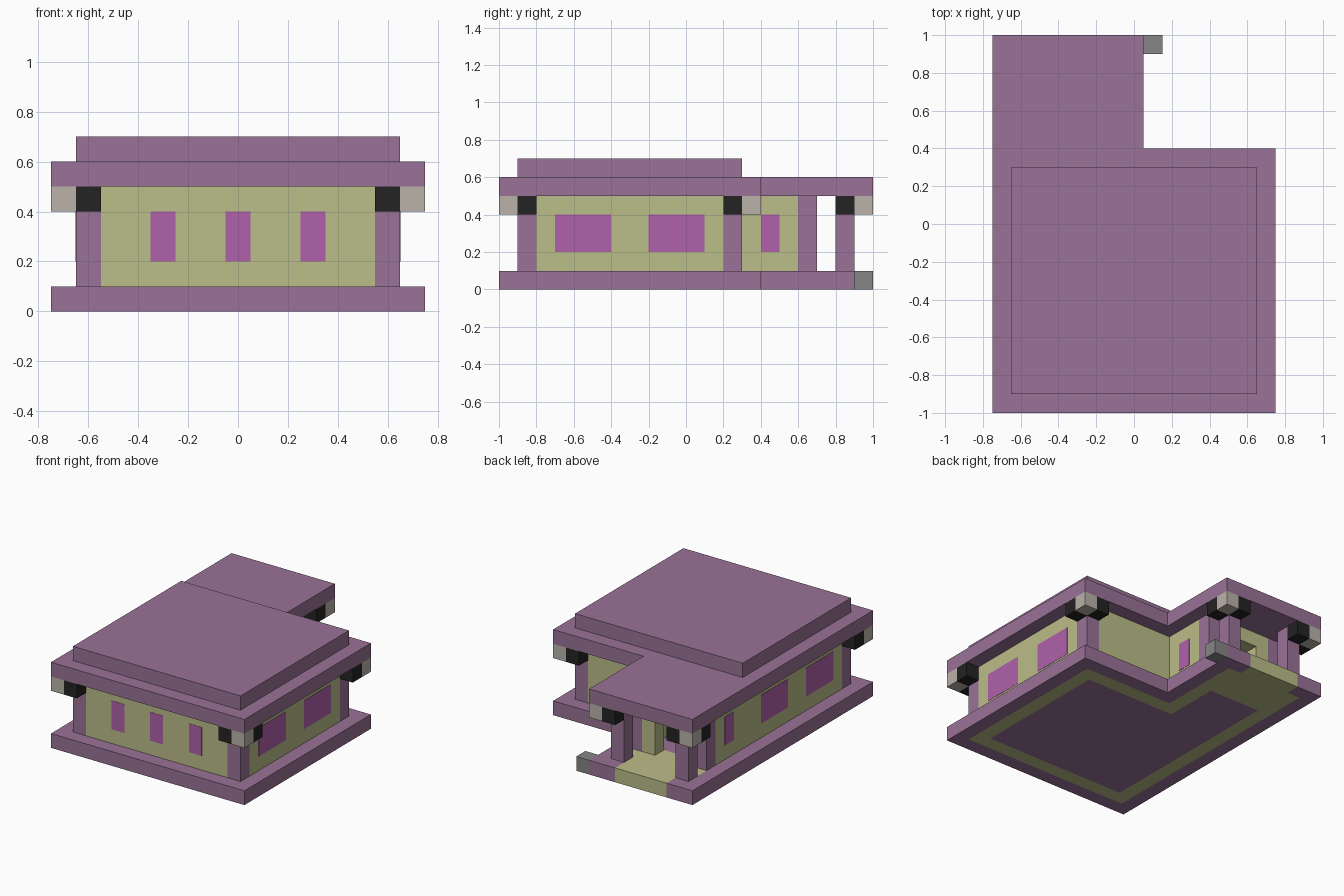
import bpy
import bmesh
from mathutils import Vector

cube = bpy.data.objects.get("Cube")
if cube:
    bpy.data.objects.remove(cube, do_unlink=True)


def material(name, rgb):
    m = bpy.data.materials.new(name)
    m.use_nodes = True
    m.diffuse_color = (*rgb, 1)
    m.node_tree.nodes["Principled BSDF"].inputs["Base Color"].default_value = (*rgb, 1)
    return m


PURPLE = material("dusty purple", (0.32, 0.17, 0.31))
CREAM = material("pale olive", (0.50, 0.51, 0.25))
GLASS = material("magenta glass", (0.43, 0.12, 0.40))
BLACK = material("black", (0.017, 0.017, 0.017))
STONE = material("warm white", (0.49, 0.45, 0.40))
GREY = material("grey", (0.24, 0.24, 0.24))


def add_object(name, bm, *mats):
    mesh = bpy.data.meshes.new(name)
    bm.to_mesh(mesh)
    bm.free()
    for m in mats:
        mesh.materials.append(m)
    ob = bpy.data.objects.new(name, mesh)
    bpy.context.collection.objects.link(ob)
    return ob


def box(name, mat, x, y, z):
    """Box from (min, max) pairs."""
    bm = bmesh.new()
    bmesh.ops.create_cube(bm, size=1)
    for v in bm.verts:
        v.co = [(lo + hi) / 2 + c * (hi - lo) for c, (lo, hi) in zip(v.co, (x, y, z))]
    return add_object(name, bm, mat)


def footprint(x, y):
    return y < 0.4 or x < 0.05


def floor_inlay(x, y):
    """True where the floor is olive: under the walls and across the porch."""
    room = (abs(x) < 0.55 and -0.8 < y < 0.2) or (-0.55 < x < -0.15 and -0.8 < y < 0.6)
    house = abs(x) < 0.65 and -0.9 < y < 0.3
    porch = -0.65 < x < -0.05 and 0 < y < 0.9
    doorstep = -0.55 < x < -0.15 and y > 0
    return (house or porch or doorstep) and not room


def slab(name, z, rule, *mats):
    """L-shaped slab made of square cells, coloured by rule, then simplified."""
    bm = bmesh.new()
    for i in range(15):
        for j in range(20):
            x, y = -0.75 + i / 10, -1 + j / 10
            if footprint(x + 0.05, y + 0.05):
                bm.faces.new([bm.verts.new((x + a, y + b, z))
                              for a, b in ((0, 0), (0, 0.1), (0.1, 0.1), (0.1, 0))])
    bmesh.ops.remove_doubles(bm, verts=bm.verts, dist=0.001)
    ret = bmesh.ops.extrude_face_region(bm, geom=bm.faces[:], use_keep_orig=True)
    top = [g for g in ret["geom"] if isinstance(g, bmesh.types.BMVert)]
    bmesh.ops.translate(bm, verts=top, vec=Vector((0, 0, 0.1)))
    bmesh.ops.recalc_face_normals(bm, faces=bm.faces)
    for f in bm.faces:
        p = f.calc_center_median() - f.normal * 0.05
        f.material_index = int(rule(p.x, p.y))
    bmesh.ops.dissolve_limit(bm, angle_limit=0.01, verts=bm.verts, edges=bm.edges,
                             delimit={'MATERIAL'})
    return add_object(name, bm, *mats)


# Floor, roof and raised roof
slab("floor_slab", 0, floor_inlay, PURPLE, CREAM)
slab("roof_slab", 0.5, lambda x, y: False, PURPLE)
box("upper_roof", PURPLE, (-0.65, 0.65), (-0.9, 0.3), (0.6, 0.7))
box("step_block", GREY, (0.05, 0.15), (0.9, 1), (0, 0.1))

# Walls
WALL = (0.1, 0.5)
box("front_wall", CREAM, (-0.55, 0.55), (-0.9, -0.8), WALL)
box("left_wall", CREAM, (0.55, 0.65), (-0.8, 0.2), WALL)
box("back_wall", CREAM, (-0.05, 0.55), (0.2, 0.3), WALL)
box("right_wall", CREAM, (-0.65, -0.55), (-0.8, 0.6), WALL)
box("entry_side_wall", CREAM, (-0.15, -0.05), (0.2, 0.6), WALL)
for side, x in (("right", -0.55), ("left", -0.25)):
    box(f"door_jamb_{side}", CREAM, (x, x + 0.1), (0.6, 0.7), WALL)
box("door_lintel", CREAM, (-0.45, -0.25), (0.6, 0.7), (0.4, 0.5))

# Pillars at the house corners and on the porch
for n, (x, y) in enumerate(((-0.6, -0.85), (0.6, -0.85), (0.6, 0.25),
                            (-0.6, 0.65), (-0.1, 0.65), (-0.6, 0.85), (-0.1, 0.85))):
    box(f"pillar_{n + 1}", PURPLE, (x - 0.05, x + 0.05), (y - 0.05, y + 0.05), WALL)

# Windows, just proud of the walls on both faces
LIP, PANE = 0.002, (0.2, 0.4)
for x in (-0.3, 0, 0.3):
    box("front_window", GLASS, (x - 0.05, x + 0.05), (-0.9 - LIP, -0.8 + LIP), PANE)
for x in (-0.6, 0.6):
    for y in (-0.7, -0.2):
        box("side_window", GLASS, (x - 0.05 - LIP, x + 0.05 + LIP), (y, y + 0.3), PANE)
for x in (-0.6, -0.1):
    box("entry_window", GLASS, (x - 0.05 - LIP, x + 0.05 + LIP), (0.4, 0.5), PANE)

# Eave brackets: a white corner block with a black block on each side
for x, y, sx, sy in ((-0.7, -0.95, 1, 1), (0.7, -0.95, -1, 1), (0.7, 0.35, -1, -1),
                     (-0.7, 0.95, 1, -1), (0, 0.95, -1, -1)):
    for name, mat, dx, dy in (("eave_corner", STONE, 0, 0),
                              ("eave_bracket", BLACK, 0.1 * sx, 0),
                              ("eave_bracket", BLACK, 0, 0.1 * sy)):
        cx, cy = x + dx, y + dy
        box(name, mat, (cx - 0.05, cx + 0.05), (cy - 0.05, cy + 0.05), (0.4, 0.5))
